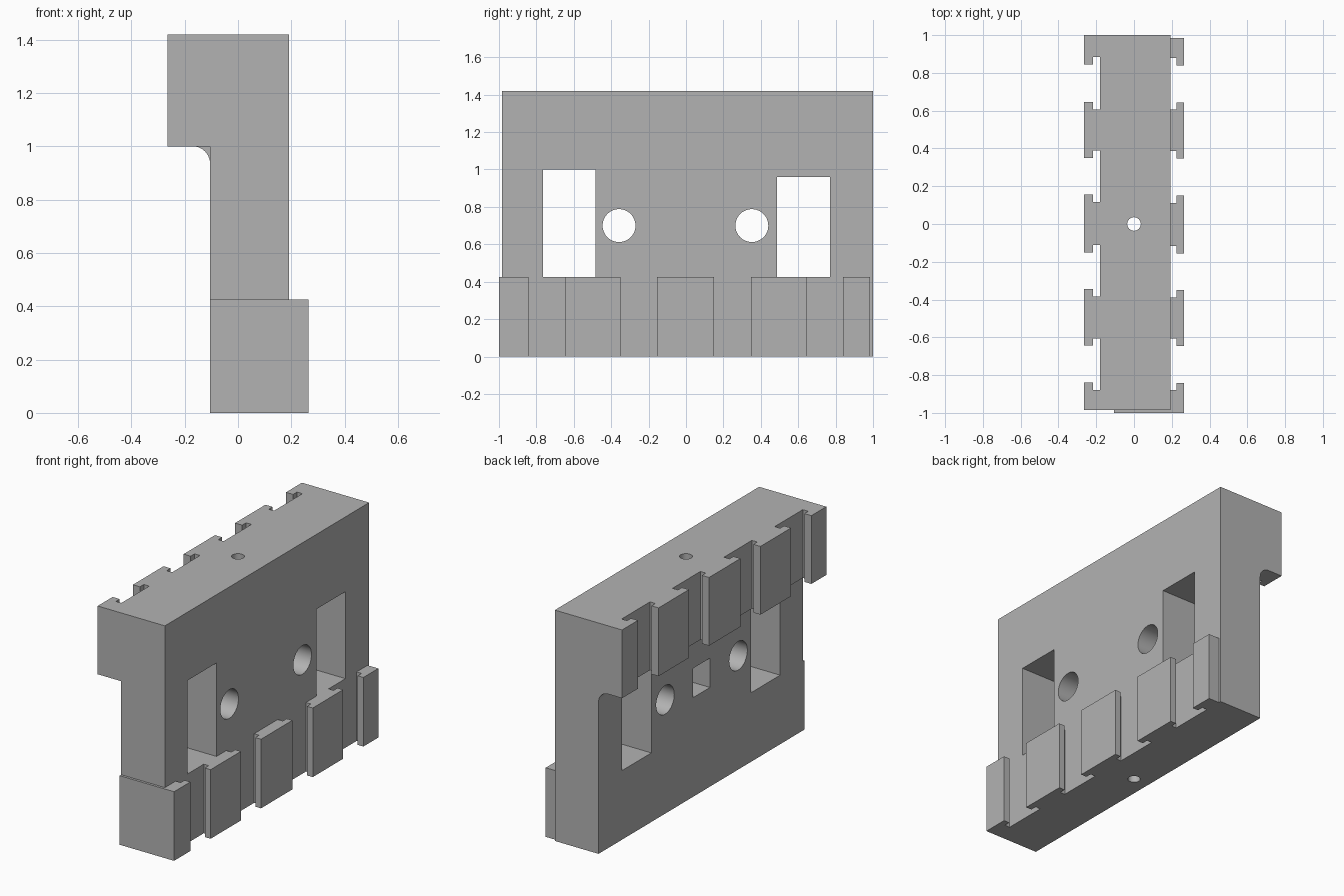
import bpy, bmesh, math
from mathutils import Vector, Matrix

old = bpy.data.objects.get("Cube")
if old:
    bpy.data.objects.remove(old, do_unlink=True)

grey = bpy.data.materials.new("plain grey")
grey.use_nodes = True
grey.diffuse_color = (0.45, 0.45, 0.45, 1)
grey.node_tree.nodes["Principled BSDF"].inputs["Base Color"].default_value = (0.45, 0.45, 0.45, 1)


def prism(name, points, direction):
    """Extrude a closed flat outline along a direction."""
    bm = bmesh.new()
    face = bm.faces.new([bm.verts.new(p) for p in points])
    out = bmesh.ops.extrude_face_region(bm, geom=[face])
    bmesh.ops.translate(bm, vec=Vector(direction),
                        verts=[g for g in out["geom"] if isinstance(g, bmesh.types.BMVert)])
    bmesh.ops.recalc_face_normals(bm, faces=bm.faces)
    return make_object(name, bm)


def make_object(name, bm):
    mesh = bpy.data.meshes.new(name)
    bm.to_mesh(mesh)
    bm.free()
    mesh.materials.append(grey)
    obj = bpy.data.objects.new(name, mesh)
    bpy.context.collection.objects.link(obj)
    return obj


def box(name, x0, x1, y0, y1, z0, z1):
    return prism(name, [(x0, y0, z0), (x1, y0, z0), (x1, y1, z0), (x0, y1, z0)], (0, 0, z1 - z0))


def cylinder(name, radius, depth, centre, axis, sides=48):
    bm = bmesh.new()
    turn = Vector((0, 0, 1)).rotation_difference(Vector(axis)).to_matrix().to_4x4()
    bmesh.ops.create_cone(bm, cap_ends=True, segments=sides, radius1=radius, radius2=radius,
                          depth=depth, matrix=Matrix.Translation(centre) @ turn)
    return make_object(name, bm)


def combine(target, tool, operation):
    mod = target.modifiers.new(operation, "BOOLEAN")
    mod.operation, mod.solver, mod.object = operation, "EXACT", tool
    bpy.context.view_layer.objects.active = target
    bpy.ops.object.modifier_apply(modifier=mod.name)
    bpy.data.objects.remove(tool, do_unlink=True)


def toothed_block(name, back, wall, neck, outer, y0, y1, teeth, z0, z1):
    """Block with a row of T-shaped teeth along one long side."""
    pts = [(back, y0)]
    for i, (a, b) in enumerate(teeth):
        na = a if i == 0 else a + 0.038
        nb = y1 if i == len(teeth) - 1 else b - 0.038
        pts += [(wall, na), (neck, na), (neck, a), (outer, a),
                (outer, b), (neck, b), (neck, nb), (wall, nb)]
    pts.append((back, y1))
    clean = [p for i, p in enumerate(pts) if p != pts[i - 1]]
    return prism(name, [(x, y, z0) for x, y in clean], (0, 0, z1 - z0))


FRONT, STEP, OVERHANG, TOP = -0.985, 0.425, 1.0, 1.42
INNER, FACE = -0.105, 0.192

# Three stacked sections
body = box("toothed_block", INNER, FACE, FRONT, 1, STEP, OVERHANG)
low_teeth = [(-1, -0.842), (-0.645, -0.35), (-0.155, 0.15), (0.348, 0.643), (0.84, 0.985)]
lower = toothed_block("lower", INNER, FACE, 0.226, 0.265, -1, 0.985, low_teeth, 0, STEP)
high_teeth = [(FRONT, -0.84), (-0.643, -0.345), (-0.15, 0.155), (0.35, 0.645), (0.845, 1)]
upper = toothed_block("upper", FACE, -0.18, -0.217, -0.265, FRONT, 1, high_teeth, OVERHANG, TOP)
combine(body, lower, "UNION")
combine(body, box("lower_end", INNER, FACE, 0.9, 1, 0, STEP), "UNION")
combine(body, upper, "UNION")

# Concave fillet under the overhang at the rear
r = 0.065
arc = [(INNER - r + r * math.cos(t), 0.45, OVERHANG - r + r * math.sin(t))
       for t in (math.pi / 2 * i / 10 for i in range(11))]
corner = [(INNER + 0.02, 0.45, OVERHANG - r), (INNER + 0.02, 0.45, OVERHANG + 0.02),
          (INNER - r, 0.45, OVERHANG + 0.02)]
combine(body, prism("fillet", arc[::-1] + corner, (0, 0.55, 0)), "UNION")

# Windows and round holes through the wall
combine(body, box("window", -0.4, 0.4, -0.765, -0.483, STEP, OVERHANG), "DIFFERENCE")
combine(body, box("window", -0.4, 0.4, 0.487, 0.77, STEP, 0.96), "DIFFERENCE")
for y in (-0.358, 0.352):
    combine(body, cylinder("bore", 0.088, 1, (0, y, 0.7), (1, 0, 0)), "DIFFERENCE")

# Pocket in the inner side and long vertical bore
combine(body, box("pocket", -0.2, 0.05, -0.083, 0.083, 0.61, 0.79), "DIFFERENCE")
combine(body, cylinder("rod_bore", 0.036, 2, (0, 0, 0.7), (0, 0, 1), 24), "DIFFERENCE")

body.select_set(True)
bpy.context.view_layer.objects.active = body
bpy.ops.object.shade_smooth_by_angle(angle=math.radians(30))
